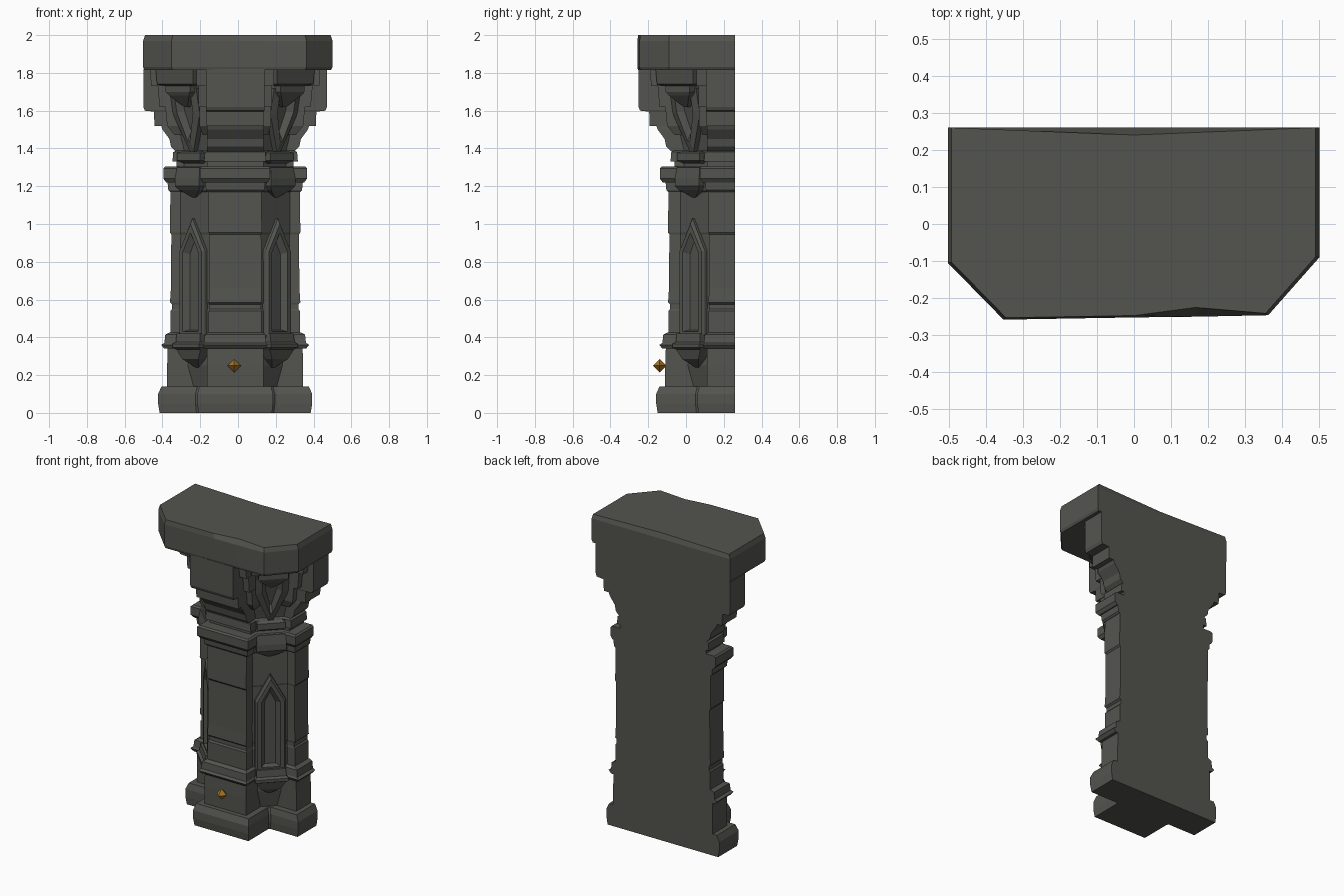
import bpy, bmesh, math
from mathutils import Vector

CX, BACK = -0.015, 0.26          # pillar axis, lying on the flat back plane
Q = math.sqrt(0.5)


def material(name, rgb):
    m = bpy.data.materials.new(name)
    m.diffuse_color = (*rgb, 1)
    return m


STONE = material("dark_stone", (0.088, 0.088, 0.078))
GOLD = material("amber_gold", (0.36, 0.17, 0.02))


def finish(name, bm, mat):
    bmesh.ops.recalc_face_normals(bm, faces=bm.faces[:])
    me = bpy.data.meshes.new(name)
    bm.to_mesh(me)
    bm.free()
    me.materials.append(mat)
    ob = bpy.data.objects.new(name, me)
    bpy.context.collection.objects.link(ob)
    return ob


def loft(name, rings, mat=STONE):
    """Closed solid through rings of equal point count."""
    bm = bmesh.new()
    vs = [[bm.verts.new(p) for p in r] for r in rings]
    n = len(vs[0])
    for a, b in zip(vs, vs[1:]):
        for i in range(n):
            j = (i + 1) % n
            bm.faces.new((a[i], a[j], b[j], b[i]))
    bm.faces.new(vs[0])
    bm.faces.new(vs[-1])
    return finish(name, bm, mat)


def plan(z, r, w, a, extra=0.01):
    """Half-cross plan: arms reach r, half width w, diagonal corner at a."""
    f = r + extra
    right = [(r, 0), (r, w), (a, w), (w, a), (w, f)]
    pts = right + [(-u, v) for u, v in reversed(right)]
    return [Vector((CX + u, BACK - v, z)) for u, v in pts]


def stack(name, levels, extra=0.01):
    loft(name, [plan(*lv, extra=extra) for lv in levels])


def diag(s, t, d, z):
    """Point on a corner diagonal: t sideways, d out from the axis."""
    return Vector((CX + s * Q * (d + t), BACK - Q * (d - t), z))


def diag_stack(name, s, levels, d0=0.2):
    """Block on the diagonal from (z, half width, front distance) levels."""
    loft(name, [[diag(s, -h, d0, z), diag(s, h, d0, z),
                 diag(s, h, d, z), diag(s, -h, d, z)] for z, h, d in levels])


def diag_frame(name, s, rings, tilt=0.0, z0=0.0):
    """Frame on the diagonal from (outline, distance) rings."""
    loft(name, [[diag(s, t, d + tilt * (z - z0), z) for t, z in o]
                for o, d in rings])


# Plinth and lower block
stack("plinth", [(0, 0.40, 0.195, 0.205), (0.05, 0.408, 0.2, 0.21),
                 (0.10, 0.408, 0.2, 0.21), (0.14, 0.39, 0.19, 0.20)])
stack("lower_block", [(0.14, 0.36, 0.15, 0.22), (0.25, 0.36, 0.15, 0.25),
                      (0.34, 0.357, 0.15, 0.25)])
stack("lower_moulding", [(0.34, 0.375, 0.16, 0.27), (0.36, 0.392, 0.172, 0.29),
                         (0.37, 0.375, 0.165, 0.29), (0.415, 0.37, 0.16, 0.29),
                         (0.425, 0.35, 0.145, 0.28)])

# Shaft with weathered courses
stack("shaft", [(0.41, 0.342, 0.14, 0.29), (0.54, 0.342, 0.14, 0.29),
                (0.55, 0.334, 0.137, 0.285), (0.575, 0.334, 0.137, 0.285),
                (0.585, 0.345, 0.14, 0.29), (0.66, 0.34, 0.139, 0.29),
                (0.945, 0.338, 0.138, 0.288), (0.955, 0.345, 0.141, 0.29),
                (1.18, 0.343, 0.14, 0.29)])

# Upper mouldings and neck
stack("upper_band", [(1.17, 0.345, 0.15, 0.29), (1.18, 0.354, 0.155, 0.295),
                     (1.22, 0.358, 0.158, 0.30)])
stack("upper_moulding", [(1.22, 0.365, 0.17, 0.30), (1.24, 0.38, 0.185, 0.31),
                         (1.295, 0.38, 0.185, 0.31), (1.305, 0.37, 0.175, 0.30)], 0.018)
stack("neck", [(1.30, 0.31, 0.15, 0.27), (1.33, 0.31, 0.15, 0.27),
               (1.33, 0.332, 0.165, 0.285), (1.38, 0.328, 0.16, 0.285),
               (1.39, 0.31, 0.15, 0.27)])

# Capital: stepped arms and a wider stepped layer behind them
stack("capital_arms", [(1.385, 0.315, 0.15, 0.27), (1.41, 0.34, 0.15, 0.275),
                       (1.45, 0.348, 0.15, 0.285), (1.50, 0.385, 0.15, 0.295),
                       (1.52, 0.392, 0.148, 0.30), (1.52, 0.427, 0.152, 0.30),
                       (1.595, 0.43, 0.152, 0.32), (1.60, 0.478, 0.155, 0.32),
                       (1.62, 0.486, 0.155, 0.325), (1.82, 0.486, 0.155, 0.37)], 0.025)
stack("capital_shoulders", [(1.47, 0.32, 0.17, 0.27), (1.52, 0.36, 0.19, 0.275),
                            (1.62, 0.37, 0.19, 0.28), (1.62, 0.40, 0.195, 0.285),
                            (1.73, 0.41, 0.195, 0.30), (1.73, 0.445, 0.205, 0.30),
                            (1.82, 0.45, 0.205, 0.32)], 0.0)


# Corner details on both diagonals
def arch(h, base, shoulder, peak):
    return [(-h, base), (h, base), (h, shoulder), (0, peak), (-h, shoulder)]


def hanging(h, tip, shoulder, top):
    return [(-h, top), (-h, shoulder), (-h * 0.15, tip), (h * 0.15, tip),
            (h, shoulder), (h, top)]


for s, side in ((1, "right"), (-1, "left")):
    diag_frame(side + "_lancet_frame", s,
               [(arch(0.092, 0.41, 0.86, 1.03), 0.28),
                (arch(0.092, 0.41, 0.86, 1.03), 0.32),
                (arch(0.082, 0.42, 0.855, 1.0), 0.335),
                (arch(0.058, 0.43, 0.85, 0.955), 0.335),
                (arch(0.034, 0.44, 0.84, 0.91), 0.304)])
    diag_stack(side + "_lower_corbel", s,
               [(0.24, 0.01, 0.285), (0.285, 0.06, 0.335), (0.335, 0.09, 0.35),
                (0.345, 0.10, 0.37), (0.365, 0.10, 0.37), (0.375, 0.09, 0.355),
                (0.42, 0.088, 0.35)])
    diag_stack(side + "_upper_corbel", s,
               [(1.14, 0.01, 0.305), (1.18, 0.075, 0.345), (1.20, 0.09, 0.36),
                (1.24, 0.09, 0.36), (1.30, 0.085, 0.35)])
    diag_stack(side + "_neck_block", s,
               [(1.32, 0.06, 0.325), (1.335, 0.085, 0.35), (1.375, 0.085, 0.35),
                (1.385, 0.07, 0.33)])
    diag_frame(side + "_hanging_bracket", s,
               [(hanging(0.10, 1.385, 1.58, 1.72), 0.27),
                (hanging(0.10, 1.385, 1.58, 1.72), 0.325),
                (hanging(0.06, 1.44, 1.59, 1.70), 0.335),
                (hanging(0.035, 1.49, 1.60, 1.68), 0.30)], tilt=0.2, z0=1.38)
    diag_stack(side + "_capital_corbel", s,
               [(1.62, 0.012, 0.37), (1.68, 0.075, 0.42), (1.70, 0.09, 0.43),
                (1.73, 0.09, 0.43), (1.74, 0.135, 0.45), (1.815, 0.14, 0.455)])

# Top slab with cut corners and worn edges
outline = [(0.5, 0.26), (0.5, -0.09), (0.362, -0.246), (0.17, -0.25), (0, -0.252),
           (-0.352, -0.258), (-0.502, -0.105), (-0.502, 0.26), (0, 0.26)]


def slab_ring(z, k, dip=0.0):
    pts = [Vector((x * k, y if y > 0.2 else y * k, z)) for x, y in outline]
    pts[3].y += dip
    pts[8].y -= dip
    return pts


loft("top_slab", [slab_ring(1.815, 0.985), slab_ring(1.83, 1.0),
                  slab_ring(1.97, 1.0), slab_ring(2.0, 0.98, 0.02)])

# Gold stud on the front of the lower block
bm = bmesh.new()
bmesh.ops.create_uvsphere(bm, u_segments=4, v_segments=2, radius=0.036)
bmesh.ops.translate(bm, verts=bm.verts[:], vec=(-0.02, -0.139, 0.25))
finish("gold_stud", bm, GOLD)
